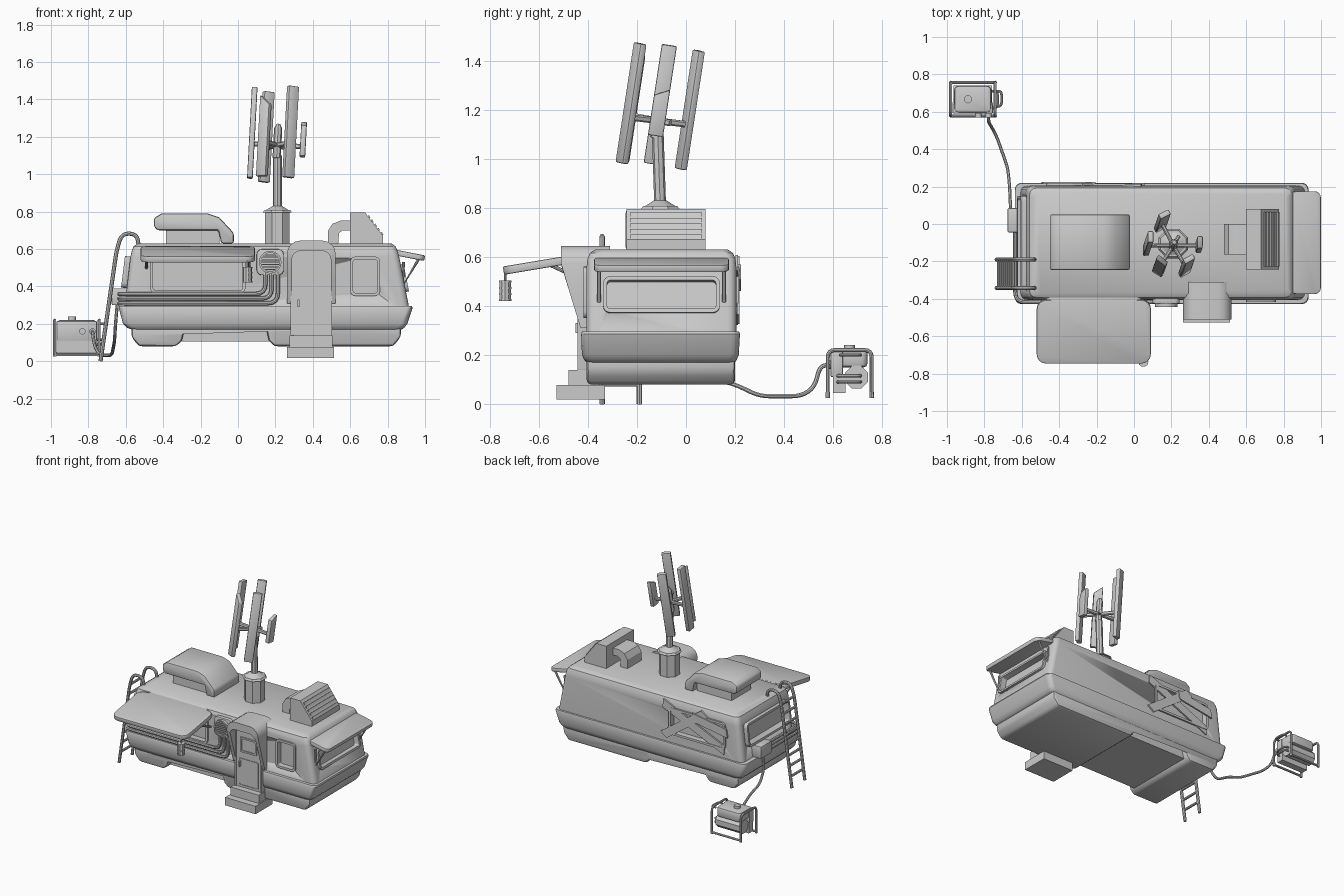
import bpy, bmesh
from math import pi, sin, cos, radians
from mathutils import Matrix, Vector

if "Cube" in bpy.data.objects:
    bpy.data.objects.remove(bpy.data.objects["Cube"])

T = Matrix.Translation
def R(deg, ax): return Matrix.Rotation(radians(deg), 4, ax)
FRONT = R(90, 'X')              # local x,y,z -> x,z,-y
RIGHT = R(90, 'Z') @ FRONT      # local x,y,z -> y,z,x
I = Matrix()

def finish(name, bm, M=I, bevel=0, seg=2):
    bmesh.ops.recalc_face_normals(bm, faces=bm.faces)
    if bevel:
        es = [e for e in bm.edges if len(e.link_faces) == 2 and e.calc_face_angle(0) > 0.6]
        bmesh.ops.bevel(bm, geom=es, offset=bevel, segments=seg, profile=0.5, affect='EDGES', clamp_overlap=True)
    me = bpy.data.meshes.new(name)
    bm.to_mesh(me); bm.free()
    me.transform(M)
    ob = bpy.data.objects.new(name, me)
    bpy.context.collection.objects.link(ob)
    select(ob)
    bpy.ops.object.shade_smooth_by_angle(angle=radians(32))
    return ob

def select(ob):
    bpy.ops.object.select_all(action='DESELECT')
    ob.select_set(True)
    bpy.context.view_layer.objects.active = ob

def rrect(w, h, r, n=5):
    out = []
    for k, (sx, sy) in enumerate([(1, 1), (-1, 1), (-1, -1), (1, -1)]):
        for i in range(n):
            a = (k + i / (n - 1)) * pi / 2
            out.append((sx * (w / 2 - r) + r * cos(a), sy * (h / 2 - r) + r * sin(a)))
    return out

def skin(name, rings, M=I, bevel=0, cap=True, loop=False):
    bm = bmesh.new()
    vs = [[bm.verts.new(p) for p in ring] for ring in rings]
    n = len(vs[0])
    for a, b in (zip(vs, vs[1:] + vs[:1]) if loop else zip(vs, vs[1:])):
        for i in range(n):
            j = (i + 1) % n
            bm.faces.new((a[i], a[j], b[j], b[i]))
    if cap and not loop:
        bm.faces.new(vs[0]); bm.faces.new(vs[-1])
    return finish(name, bm, M, bevel)

def prism(name, pts, lo, hi, M=I, bevel=0):
    return skin(name, [[(x, y, z) for x, y in pts] for z in (lo, hi)], M, bevel)

def frame(name, w, h, r, t, lo, hi, M):
    o, i = rrect(w, h, r), rrect(w - 2*t, h - 2*t, max(r - t, .008))
    return skin(name, [[(x, y, z) for x, y in p] for p, z in ((o, lo), (o, hi), (i, hi), (i, lo))], M, loop=True)

def loft(name, secs, r):
    rings = []
    for z, x0, x1, y0, y1 in secs:
        rings.append([(x + (x0+x1)/2, y + (y0+y1)/2, z) for x, y in rrect(x1-x0, y1-y0, r)])
    return skin(name, rings)

def box(name, x0, x1, y0, y1, z0, z1, bevel=0):
    return prism(name, [(x0, y0), (x1, y0), (x1, y1), (x0, y1)], z0, z1, I, bevel)

def cyl(name, r, z0, z1, M, n=16, r2=None):
    r2 = r if r2 is None else r2
    return skin(name, [[(q*cos(2*pi*i/n), q*sin(2*pi*i/n), z) for i in range(n)] for q, z in ((r, z0), (r2, z1))], M)

def tube(name, pts, r, fillet=0, closed=False, res=2):
    P = [Vector(p) for p in pts]
    path = []
    for i, p in enumerate(P):
        if fillet and (closed or 0 < i < len(P) - 1):
            q, s = P[i-1] - p, P[(i+1) % len(P)] - p
            a = p + q.normalized() * min(fillet, q.length * .48)
            b = p + s.normalized() * min(fillet, s.length * .48)
            path += [a*(1-t)**2 + p*2*t*(1-t) + b*t*t for t in (0, .25, .5, .75, 1)]
        else:
            path.append(p)
    cu = bpy.data.curves.new(name, 'CURVE')
    cu.dimensions = '3D'; cu.bevel_depth = r; cu.bevel_resolution = res; cu.use_fill_caps = True
    sp = cu.splines.new('POLY'); sp.points.add(len(path) - 1); sp.use_cyclic_u = closed
    for q, p in zip(sp.points, path): q.co = (*p, 1)
    ob = bpy.data.objects.new(name, cu)
    bpy.context.collection.objects.link(ob)
    select(ob)
    bpy.ops.object.convert(target='MESH')
    bpy.ops.object.shade_smooth_by_angle(angle=radians(40))

# Trailer shell, belt and underbody
shell = loft('shell', [(.26, -.61, .92, -.405, .205), (.56, -.575, .862, -.405, .205), (.59, -.568, .853, -.402, .202),
                       (.615, -.558, .842, -.392, .192), (.63, -.535, .82, -.37, .17)], .035)
loft('belt', [(.17, -.57, .875, -.405, .2), (.18, -.595, .89, -.415, .207), (.2, -.615, .905, -.424, .215),
              (.285, -.637, .933, -.428, .22), (.295, -.635, .93, -.424, .217), (.297, -.6, .9, -.4, .2)], .035)
prism('underbody', [(-.57, .2), (-.57, .13), (-.53, .08), (-.33, .08), (-.3, .11), (-.285, .175), (.15, .175),
                    (.165, .11), (.195, .08), (.83, .08), (.87, .13), (.875, .2)], -.2, .405, FRONT, .018)
box('belly_pan', -.32, .18, -.36, .16, .105, .2)

# Windows: frames and recesses cut into the shell
wins = {'front_window': (T((-.215, -.405, .49)) @ FRONT, .51, .25),
        'side_window': (T((.68, -.405, .455)) @ FRONT, .16, .21),
        'right_window': (T((.888, -.1, .445)) @ R(90, 'Z') @ R(79, 'X'), .475, .15),
        'left_window': (T((-.585, -.1, .475)) @ R(-90, 'Z') @ R(83, 'X'), .5, .17),
        'back_window': (T((-.24, .205, .46)) @ R(180, 'Z') @ FRONT, .46, .2)}
for name, (M, w, h) in wins.items():
    cut = prism('cutter', rrect(w - .02, h - .02, .02), -.03, .05, M)
    cut.hide_render = True
    mod = shell.modifiers.new('cut', 'BOOLEAN')
    mod.operation = 'DIFFERENCE'; mod.object = cut; mod.solver = 'EXACT'
    select(shell)
    bpy.ops.object.modifier_apply(modifier='cut')
    bpy.data.objects.remove(cut)
    frame(name + '_frame', w, h, .028, .016, -.03, .03 if name == 'left_window' else .012, M)

# Boards nailed over the back window
for i, (x0, z0, x1, z1) in enumerate([(.05, .58, -.47, .35), (.04, .34, -.31, .59), (-.2, .54, -.5, .49)]):
    d = Vector((x1 - x0, 0, z1 - z0))
    M = T(((x0+x1)/2, .207 + .006*i, (z0+z1)/2)) @ Matrix.Rotation(Vector((1, 0, 0)).rotation_difference(d).angle * (1 if d.z < 0 else -1) + 0, 4, 'Y')
    M = T(M.translation) @ d.to_track_quat('X', 'Y').to_matrix().to_4x4()
    L = d.length / 2
    ob = prism('board_%d' % i, [(-L, -.03), (L - .02, -.03), (L, .03), (-L + .02, .03)], -.006, .006,
               T(M.translation) @ Matrix(((d.x/d.length, -d.z/d.length, 0, 0), (0, 0, 1, 0), (d.z/d.length, d.x/d.length, 0, 0), (0, 0, 0, 1))))

# Awnings with struts
prism('front_awning', rrect(.61, .345, .05), -.034, 0, T((-.215, -.577, .589)) @ R(9.5, 'X'), .006)
prism('right_awning', rrect(.17, .55, .035), -.03, 0, T((.917, -.1, .582)) @ R(11, 'Y'), .006)
for y in (-.355, .155):
    tube('right_awning_strut', [(.965, y, .545), (.885, y, .41), (.885, y, .53)], .008)
for x in (-.49, .06):
    tube('front_awning_strut', [(x, -.56, .57), (x, -.405, .5)], .008)
L = T((.05, -.737, 0))
cyl('lantern', .024, .425, .5, L, 10)
for z in (.42, .445, .47, .495):
    cyl('lantern_band', .027, z, z + .008, L, 10)
tube('lantern_hook', [(.05, -.737, .5), (.05, -.737, .545)], .005)

# Door, arched surround and steps
def arch(x0, x1, zt, r):
    pts = [(x0, .31), (x0, .45)]
    pts += [(x0 + r - r*cos(a*pi/8), zt - r + r*sin(a*pi/8)) for a in range(5)]
    return pts + [(x0 + x1 - x, z) for x, z in reversed(pts)]
def face_y(z): return -.51 if z > .57 else -.43 - .08 * (z - .31) / .26
o, i = arch(.262, .522, .645, .07), arch(.288, .496, .59, .045)
skin('door_surround', [[(x, -.31, z) for x, z in o], [(x, face_y(z), z) for x, z in o],
                       [(x, face_y(z), z) for x, z in i], [(x, -.31, z) for x, z in i]], loop=True)
D = T((.392, -.434, .36)) @ FRONT
prism('door', rrect(.2, .46, .02), -.05, 0, D)
frame('door_frame', .222, .48, .025, .012, -.05, .008, D)
frame('door_window', .135, .11, .008, .012, 0, .008, T((0, 0, .095)) @ D)
frame('door_lower_panel', .16, .2, .008, .006, 0, .004, T((0, 0, -.11)) @ D)
box('door_handle', .318, .328, -.45, -.43, .29, .33)
box('step_lower', .263, .513, -.527, -.33, .018, .077)
box('step_upper', .275, .505, -.478, -.35, .077, .138)

# Round vent and the three wall pipes feeding it
V = T((.172, -.405, .53)) @ FRONT
prism('vent_plate', rrect(.145, .14, .03), -.01, .02, V, .004)
ring = [[(r*cos(a*pi/14), r*sin(a*pi/14), z) for a in range(28)] for r, z in ((.06, .01), (.06, .04), (.05, .04), (.05, .01))]
skin('vent_ring', ring, V, loop=True)
for k in range(-3, 4):
    w = (.05**2 - (k*.013)**2) ** .5
    box('vent_slat', .172 - w, .172 + w, -.442, -.42, .527 + k*.013, .533 + k*.013)
for z, x in ((.36, .147), (.335, .18), (.31, .213)):
    tube('wall_pipe', [(x, -.418, .48), (x, -.418, z), (-.635, -.418, z), (-.635, -.03, z)], .011, .055)

# Junction box on the left end
box('junction_box', -.675, -.59, -.045, .085, .3, .39, .006)

# Roof cooler on the left
prism('cooler_hood', [(-.45, .72), (-.45, .765), (-.41, .79), (-.16, .79), (-.1, .77), (-.022, .685), (-.022, .63),
                      (-.09, .63), (-.105, .7), (-.43, .7)], -.052, .247, FRONT, .012)
box('cooler_base', -.385, -.1, -.21, .015, .62, .71)

# Roof louvred unit and its bent duct
prism('louvre_unit', [(.598, .62), (.598, .795), (.68, .795), (.775, .67), (.775, .62)], -.08, .243, FRONT)
for k in range(5):
    x, z = .695 + k*.017, .775 - k*.0223
    prism('louvre', [(x - .004, z), (x + .006, z + .006), (x + .014, z - .01), (x + .002, z - .008)], -.065, .228, FRONT)
prism('roof_duct', [(.48, .62), (.48, .695), (.505, .735), (.55, .752), (.61, .752), (.61, .7), (.56, .7),
                    (.54, .685), (.535, .62)], 0, .163, FRONT)

# Turbine mast
P = T((.21, -.105, 0))
cyl('mast_base', .072, .62, .8, P @ R(22.5, 'Z'), 8)
cyl('mast_cap', .085, .795, .808, P @ R(22.5, 'Z'), 8, .075)
cyl('mast_cone', .07, .805, .83, P @ R(22.5, 'Z'), 8, .028)
tube('mast', [(.21, -.105, .8), (.21, -.115, 1.1)], .024)
H = T((.21, -.115, 1.155)) @ R(-8.7, 'X') @ R(3, 'Y')
cyl('rotor_hub', .022, -.07, .09, H, 8)
cyl('rotor_hub_cap', .022, .09, .115, H, 8, .01)
for ang, a, b, slant in ((117, -.185, .305, 0), (0, -.055, .14, -.03), (-60, -.19, .305, 0), (-122, -.19, .2, .05),
                         (180, -.185, .305, 0), (60, 0, 0, 0)):
    A = H @ R(ang, 'Z')
    n = .13 if b else .06
    prism('rotor_arm', rrect(.026, .02, .006, 2), 0, n, A @ R(90, 'Y'))
    if b:
        prism('rotor_blade', [(-.031, a), (.031, a), (.031, b), (-.031, b + slant)], .122, .152, A @ RIGHT, .006)

# Ladder hooked over the left end
for y in (-.19, -.342):
    tube('ladder_rail', [(-.735, y, 0), (-.648, y, .6), (-.62, y, .685), (-.54, y, .68), (-.53, y, .61)], .011, .05)
for k in range(8):
    z = .08 + k*.074
    tube('ladder_rung', [(-.735 + z*.145, -.19, z), (-.735 + z*.145, -.342, z)], .009)

# Generator
for x in (-.98, -.742):
    tube('generator_frame', [(x, .578, .03), (x, .578, .22), (x, .757, .22), (x, .757, .03)], .008, .03)
for y in (.578, .757):
    tube('generator_skid', [(-.985, y, .035), (-.735, y, .035)], .008)
    for x in (-.98, -.742):
        tube('generator_foot', [(x, y, .025), (x, y, .05)], .009)
prism('generator_tank', rrect(.2, .145, .025), .15, .222, T((-.862, .667, 0)), .014)
cyl('tank_cap', .022, .22, .24, T((-.888, .667, 0)), 12)
box('generator_panel', -.97, -.755, .59, .64, .11, .215, .005)
box('generator_base', -.97, -.755, .6, .65, .045, .12)
cyl('generator_engine', .05, -.965, -.76, T((0, .695, .11)) @ RIGHT @ R(22.5, 'Z'), 8)
for z in (.09, .115):
    tube('exhaust_pipe', [(-.77, .62, z), (-.73, .62, z), (-.73, .71, z), (-.77, .71, z)], .007, .02)
for x in (-.832, -.778):
    cyl('socket', .017, 0, .02, T((x, .59, .16)) @ FRONT, 12)
tube('generator_handle', [(-.742, .63, .2), (-.708, .63, .2), (-.708, .71, .2), (-.742, .71, .2)], .007, .02)

# Power cable to the junction box
tube('power_cable', [(-.778, .59, .16), (-.778, .545, .155), (-.765, .525, .07), (-.735, .47, .032), (-.675, .3, .032),
                     (-.665, .2, .08), (-.66, .08, .11), (-.655, .02, .2), (-.645, .02, .31)], .009, .04)
